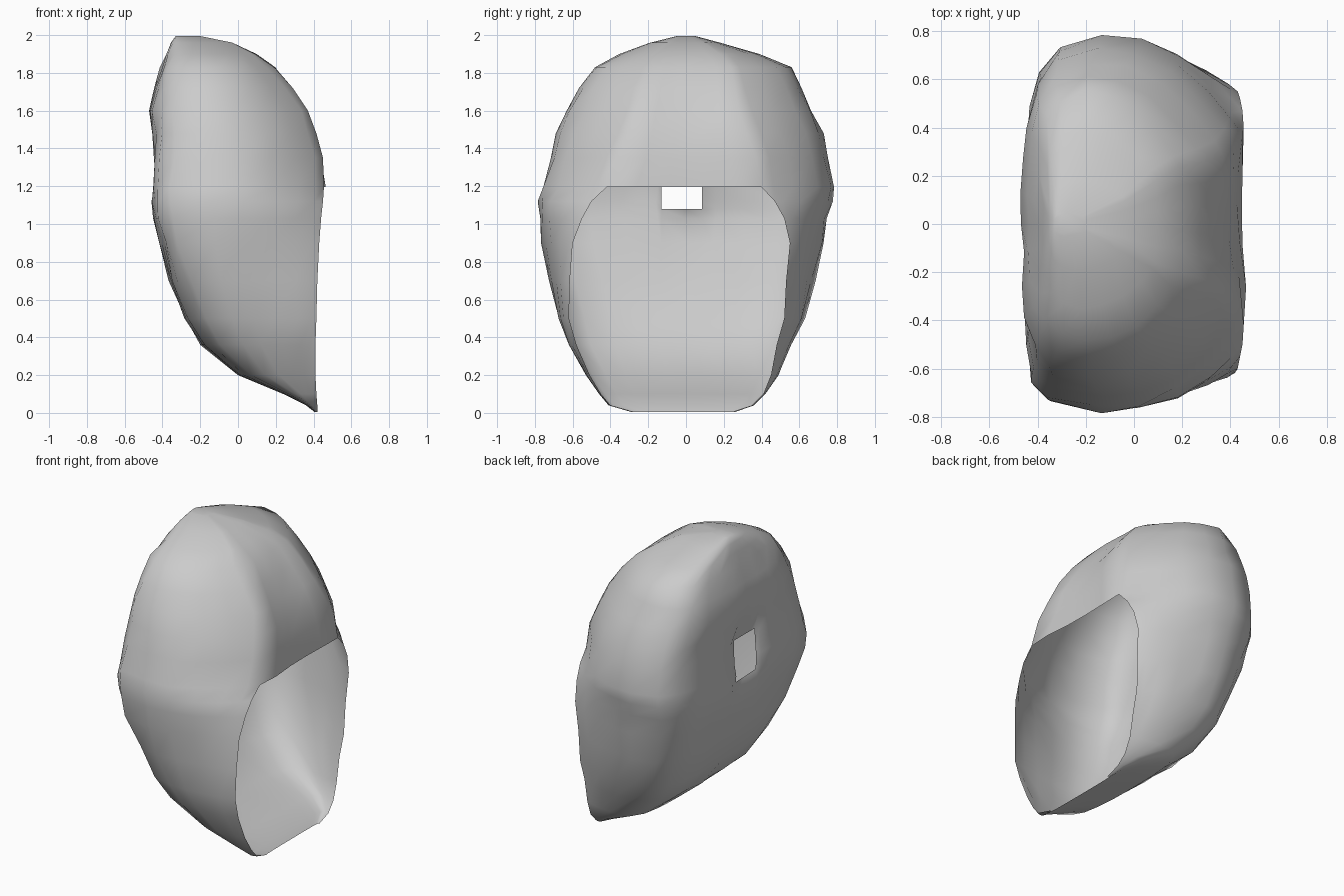
import bpy, bmesh, random
from mathutils import Vector

if "Cube" in bpy.data.objects:
    bpy.data.objects.remove(bpy.data.objects["Cube"])

random.seed(4)

# Horizontal sections: z, x left, x right, y min, y max, rim y min, rim y max
SECTIONS = [
    (0.005, .405, .42, -.29, .26, -.28, .25),
    (0.04, .36, .42, -.41, .36, -.40, .35),
    (0.10, .24, .415, -.46, .42, -.45, .41),
    (0.20, .00, .41, -.53, .49, -.51, .45),
    (0.36, -.19, .41, -.62, .56, -.58, .48),
    (0.50, -.28, .415, -.67, .63, -.62, .52),
    (0.70, -.36, .42, -.72, .68, -.615, .53),
    (0.90, -.41, .43, -.76, .72, -.60, .55),
    (1.03, -.44, .44, -.78, .75, -.55, .52),
    (1.12, -.45, .45, -.775, .77, -.50, .47),
    (1.195, -.445, .455, -.765, .78, -.42, .40),
    (1.35, -.445, .45, -.72, .755, -.36, .37),
    (1.48, -.45, .415, -.68, .73, -.30, .32),
    (1.60, -.465, .37, -.63, .67, -.26, .28),
    (1.72, -.44, .29, -.57, .61, -.23, .26),
    (1.83, -.405, .19, -.49, .55, -.20, .24),
    (1.90, -.375, .09, -.35, .38, -.16, .18),
    (1.96, -.355, -.03, -.19, .18, -.10, .10),
    (1.995, -.33, -.20, -.05, .05, -.03, .03),
]
# Wall cross-section: position across x (-1..1), fraction of half width
WALL = [(-1, .2), (-.985, .4), (-.94, .6), (-.85, .8), (-.66, .93), (-.3, 1)]
SQUARE = [(-1, .2), (-1, .42), (-.99, .66), (-.96, .84), (-.82, .95), (-.3, 1)]
FLANK = [.05, .4, .7, .9, 1]
RIM_RING = 10


def half(xl, xr, y, rim, sq, power):
    """One side of the section, from the middle of the wall to the rim."""
    cx, hx = (xl + xr) / 2, (xr - xl) / 2
    pts = []
    for (t, f), (t2, f2) in zip(WALL, SQUARE):
        pts.append((cx + hx * (t + (t2 - t) * sq), y * (f + (f2 - f) * sq)))
    for t in FLANK:
        s = ((t + .3) / 1.3) ** power
        pts.append((cx + hx * t, y * (1 - s) + rim * s))
    return pts


bm = bmesh.new()
rings = []
for i, (z, xl, xr, y0, y1, r0, r1) in enumerate(SECTIONS):
    sq = max(0, 1 - abs(z - 1.1) / .7)      # front back-corner is boxier mid-height
    power = 2.3
    pts = (half(xl, xr, y1, r1, sq * .3, power)[::-1] + [(xl, 0)]
           + half(xl, xr, y0, r0, sq, power))
    n_open = len(pts)
    # close the section above the opening, a little dished
    if i >= RIM_RING:
        dish = .02 if 10 < i < 15 else 0
        pts += [(xr - dish * (1 if k in (2, 3) else .6), r0 + (r1 - r0) * k / 5)
                for k in range(1, 5)]
    amp = .01 if 3 < i < 17 else 0
    ring = []
    for k, (x, y) in enumerate(pts):
        a = 0 if k == 0 or k == n_open - 1 else amp
        ring.append(bm.verts.new((x + random.uniform(-a, a),
                                  y + random.uniform(-a, a), z)))
    rings.append(ring)

# Skin between sections, open on the right below the rim
for i in range(len(rings) - 1):
    a, b = rings[i], rings[i + 1]
    n = len(a) if i >= RIM_RING else n_open - 1
    for k in range(n):
        k2 = (k + 1) % len(a)
        bm.faces.new((a[k], a[k2], b[k2], b[k]))
bm.faces.new(rings[-1])
bmesh.ops.recalc_face_normals(bm, faces=bm.faces)

# Rectangular slot in the left wall
Y0, Y1, Z0, Z1 = -.13, .085, 1.08, 1.35


def near_slot():
    fs = [f for f in bm.faces if f.calc_center_median().x < -.3
          and abs(f.calc_center_median().y) < .4
          and .9 < f.calc_center_median().z < 1.5]
    return list({g for f in fs for g in (*f.verts, *f.edges)}) + fs


for co, no in (((0, Y0, 0), (0, 1, 0)), ((0, Y1, 0), (0, 1, 0)),
               ((0, 0, Z0), (0, 0, 1)), ((0, 0, Z1), (0, 0, 1))):
    bmesh.ops.bisect_plane(bm, geom=near_slot(), plane_co=Vector(co),
                           plane_no=Vector(no), dist=1e-4)
hole = []
for f in bm.faces:
    c = f.calc_center_median()
    if c.x < -.3 and Y0 < c.y < Y1 and Z0 < c.z < Z1:
        hole.append(f)
for v in {v for f in hole for v in f.verts}:
    v.co.x += .025
bmesh.ops.delete(bm, geom=hole, context='FACES')

mesh = bpy.data.meshes.new("hollow_shell")
bm.to_mesh(mesh)
bm.free()
mesh.polygons.foreach_set("use_smooth", [True] * len(mesh.polygons))
shell = bpy.data.objects.new("hollow_shell", mesh)
bpy.context.collection.objects.link(shell)
